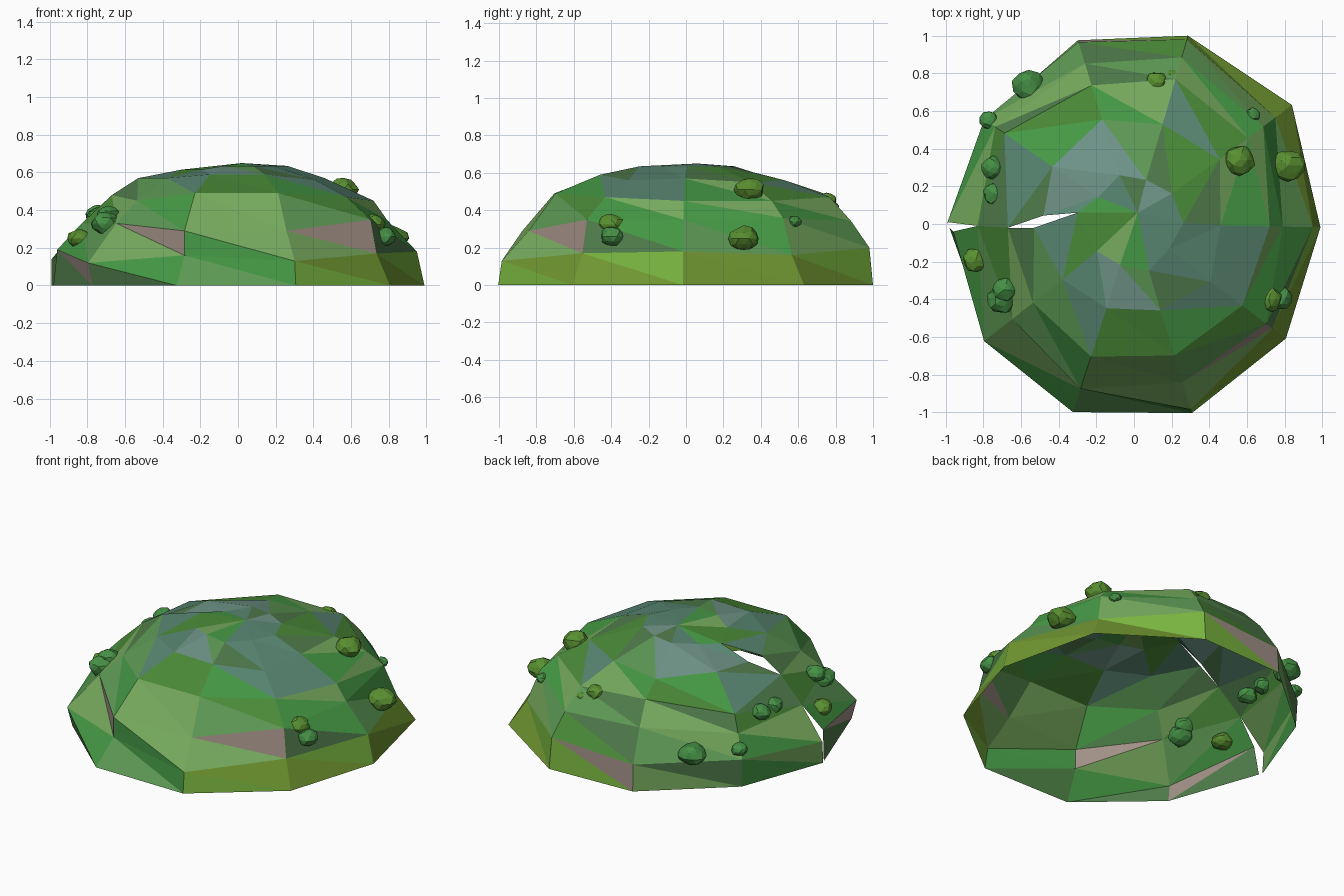
import bpy, bmesh, random
from math import radians, cos, sin
from mathutils import Vector

if "Cube" in bpy.data.objects:
    bpy.data.objects.remove(bpy.data.objects["Cube"])

random.seed(7)


def material(name, rgb):
    m = bpy.data.materials.new(name)
    m.diffuse_color = (*rgb, 1)
    m.use_nodes = True
    m.node_tree.nodes["Principled BSDF"].inputs["Base Color"].default_value = m.diffuse_color
    return m


GREENS = [material("grass_%d" % i, c) for i, c in enumerate([
    (.06, .32, .06), (.11, .32, .09), (.07, .26, .04), (.08, .20, .07), (.18, .40, .11)])]
SLATES = [material("slate_%d" % i, c) for i, c in enumerate([(.16, .30, .25), (.10, .24, .17)])]
LIMES = [material("lime_%d" % i, c) for i, c in enumerate([(.19, .46, .05), (.16, .30, .03)])]
PINK = material("bare_earth", (.36, .28, .24))
BUSHES = [material("bush_green", (.06, .28, .06)), material("bush_olive", (.10, .28, .03))]
PALETTE = GREENS + SLATES + LIMES + [PINK]

# Spokes run from the -x seam through the front and back to the seam
ANGLES = [181, 218, 252, 287, 323, 359, 397, 434, 467, 505, 540]
RADII = [
    [.98, .98, 1.05, 1.05, 1.01, .99, 1.05, 1.04, 1.02, .96, .99],
    [.96, 1.01, .92, 1.03, .92, .95, .94, 1.02, 1.01, .97, .99],
    [.83, .82, .92, .88, .88, .79, .86, .92, .89, .90, .83],
    [.67, .68, .74, .73, .72, .72, .76, .80, .77, .84, .67],
    [.53, .48, .47, .48, .51, .46, .57, .55, .58, .53, .48]]
HEIGHTS = [
    [0] * 11,
    [.19, .12, .16, .13, .17, .18, .16, .20, .17, .18, .14],
    [.33, .33, .29, .29, .35, .35, .36, .34, .36, .32, .33],
    [.48, .45, .49, .49, .47, .45, .45, .47, .49, .42, .48],
    [.57, .57, .59, .59, .56, .57, .55, .56, .54, .56, .54]]
# y of both lips of the seam: front lip, back lip for each ring
SEAM = [(-.02, 0), (-.04, .01), (-.01, -.01), (-.02, -.02), (-.02, .045)]

# Hill shell, open underneath and split along the seam
bm = bmesh.new()
rings = []
for radii, heights, lips in zip(RADII, HEIGHTS, SEAM):
    ring = [bm.verts.new((r * cos(radians(a)), r * sin(radians(a)), z))
            for r, z, a in zip(radii, heights, ANGLES)]
    ring[0].co.y, ring[-1].co.y = lips
    rings.append(ring)
inner = []
for i, a in enumerate(ANGLES):
    r = .30 if i in (0, 10) else random.uniform(.23, .29)
    y = .06 if i in (0, 10) else r * sin(radians(a)) + .01
    inner.append(bm.verts.new((r * cos(radians(a)), y, .635 - .02 * (i in (0, 1, 9, 10)))))
rings.append(inner)
top = bm.verts.new((.02, .06, .65))

PINK_TRIS = {(1, 1, 1), (1, 3, 1), (0, 0, 1), (0, 7, 1)}


def paint(face, row, i, upper):
    if (row, i, upper) in PINK_TRIS:
        mat = PINK
    elif row == 0 and 3 <= i <= 7:
        mat = LIMES[i == 5 or i % 2 == upper]
    elif row >= 3 and random.random() < (.35 if row == 3 else .55):
        mat = random.choice(SLATES)
    else:
        mat = random.choice(GREENS)
    face.material_index = PALETTE.index(mat)


for row in range(len(rings) - 1):
    lo, hi = rings[row], rings[row + 1]
    for i in range(10):
        paint(bm.faces.new((lo[i], lo[i + 1], hi[i])), row, i, 0)
        paint(bm.faces.new((lo[i + 1], hi[i + 1], hi[i])), row, i, 1)
for i in range(10):
    paint(bm.faces.new((inner[i], inner[i + 1], top)), 5, i, 0)

me = bpy.data.meshes.new("hill")
bm.to_mesh(me)
bm.free()
for m in PALETTE:
    me.materials.append(m)
bpy.context.collection.objects.link(bpy.data.objects.new("hill", me))


# Bushes: faceted lumps scattered over the slope
def bush(x, y, z, r, olive):
    b = bmesh.new()
    bmesh.ops.create_icosphere(b, subdivisions=2, radius=r)
    for v in b.verts:
        v.co *= random.uniform(.9, 1.1)
        v.co.z *= .78
        v.co += Vector((x, y, z))
    mesh = bpy.data.meshes.new("bush")
    b.to_mesh(mesh)
    b.free()
    mesh.materials.append(BUSHES[olive])
    bpy.context.collection.objects.link(bpy.data.objects.new("bush", mesh))


for spec in [
        (-.56, .73, .22, .085, 0), (-.75, .30, .38, .06, 0), (-.74, .16, .37, .06, 0),
        (-.84, -.19, .25, .065, 1), (-.70, -.40, .33, .078, 0), (-.69, -.35, .37, .065, 0),
        (.715, -.40, .325, .068, 1), (.77, -.39, .26, .068, 0), (.82, .31, .25, .085, 1),
        (.56, .34, .51, .08, 1), (.12, .75, .45, .058, 1), (.20, .79, .42, .03, 1),
        (.63, .58, .34, .038, 0), (-.77, .55, .24, .05, 0)]:
    bush(*spec)
